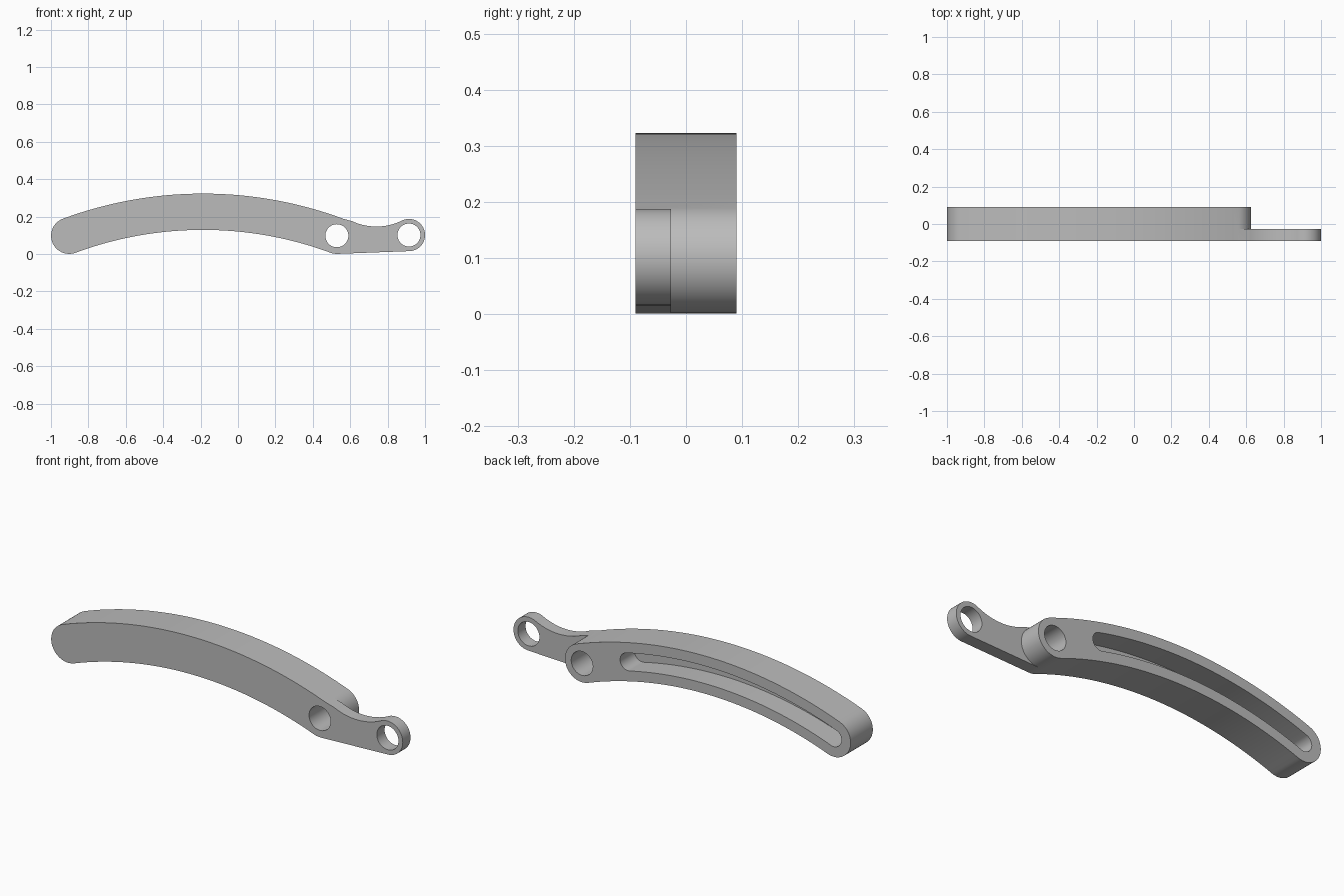
import bpy, bmesh
from math import sin, cos, asin, radians, pi

cube = bpy.data.objects.get("Cube")
if cube:
    bpy.data.objects.remove(cube, do_unlink=True)

FRONT, STEP, BACK = -0.09, -0.027, 0.09      # depth planes
AX, AR, APEX = -0.187, 2.06, 0.226           # arc centre x, radius, apex height
AZ = APEX - AR
END = asin(0.7155 / AR)                      # half sweep of the body
HALF = 0.097                                 # half width of the body

metal = bpy.data.materials.new("grey_metal")
metal.use_nodes = True
grey = (0.5, 0.5, 0.5, 1)
metal.diffuse_color = grey
metal.node_tree.nodes["Principled BSDF"].inputs["Base Color"].default_value = grey


def arc(cx, cz, r, a0, a1, n):
    """Points on an arc in the front plane."""
    steps = [a0 + (a1 - a0) * i / n for i in range(n + 1)]
    return [(cx + r * cos(a), cz + r * sin(a)) for a in steps]


def on_arc(t):
    """Point on the body centreline, t measured clockwise from the apex."""
    return AX + AR * sin(t), AZ + AR * cos(t)


def bent_slot(t0, t1, half):
    """Outline of a round-ended band following the centreline."""
    top, low = pi / 2 - t0, pi / 2 - t1
    pts = arc(AX, AZ, AR + half, top, low, 48)
    pts += arc(*on_arc(t1), half, low, low - pi, 24)[1:]
    pts += arc(AX, AZ, AR - half, low, top, 48)[1:]
    pts += arc(*on_arc(t0), half, top + pi, top, 24)[1:-1]
    return pts


def prism(name, pts, y0, y1):
    """Extrude a front-plane outline between two depths."""
    bm = bmesh.new()
    face = bm.faces.new([bm.verts.new((x, y0, z)) for x, z in pts])
    new = bmesh.ops.extrude_face_region(bm, geom=[face])["geom"]
    verts = [v for v in new if isinstance(v, bmesh.types.BMVert)]
    bmesh.ops.translate(bm, verts=verts, vec=(0, y1 - y0, 0))
    bmesh.ops.recalc_face_normals(bm, faces=bm.faces)
    mesh = bpy.data.meshes.new(name)
    bm.to_mesh(mesh)
    bm.free()
    mesh.materials.append(metal)
    obj = bpy.data.objects.new(name, mesh)
    bpy.context.collection.objects.link(obj)
    return obj


def combine(target, other, operation):
    """Apply a boolean and discard the helper."""
    other.hide_render = True
    mod = target.modifiers.new(operation.lower(), "BOOLEAN")
    mod.operation, mod.solver, mod.object = operation, "EXACT", other
    bpy.context.view_layer.objects.active = target
    bpy.ops.object.modifier_apply(modifier=mod.name)
    bpy.data.objects.remove(other, do_unlink=True)


# curved body
pivot = on_arc(END)
arm = prism("curved_arm", bent_slot(-END, END, HALF), FRONT, BACK)

# thin tab with ring end, necked on top
ring = (0.914, 0.1015)
outline = arc(*pivot, HALF, radians(-88), radians(-88), 1)[:1]
outline += arc(*ring, 0.086, radians(-88), radians(118.5), 40)
outline += arc(0.74, 0.457, 0.31, radians(-64.6), radians(-114.8), 20)[1:]
outline += arc(AX, AZ, AR + HALF, pi / 2 - END, pi / 2 - END, 1)[:1]
outline += [pivot]
combine(arm, prism("ring_tab", outline, FRONT, STEP), "UNION")

# through holes
for centre in (pivot, ring):
    hole = arc(*centre, 0.0615, 0, 2 * pi, 48)[:-1]
    combine(arm, prism("hole_cutter", hole, -0.2, 0.2), "DIFFERENCE")

# blind guide slot in the back
slot_end = asin((0.267 - AX) / AR)
slot = bent_slot(-END, slot_end, 0.045)
combine(arm, prism("slot_cutter", slot, STEP, 0.2), "DIFFERENCE")

bpy.ops.object.select_all(action="DESELECT")
arm.select_set(True)
bpy.context.view_layer.objects.active = arm
bpy.ops.object.shade_smooth_by_angle(angle=radians(25))
